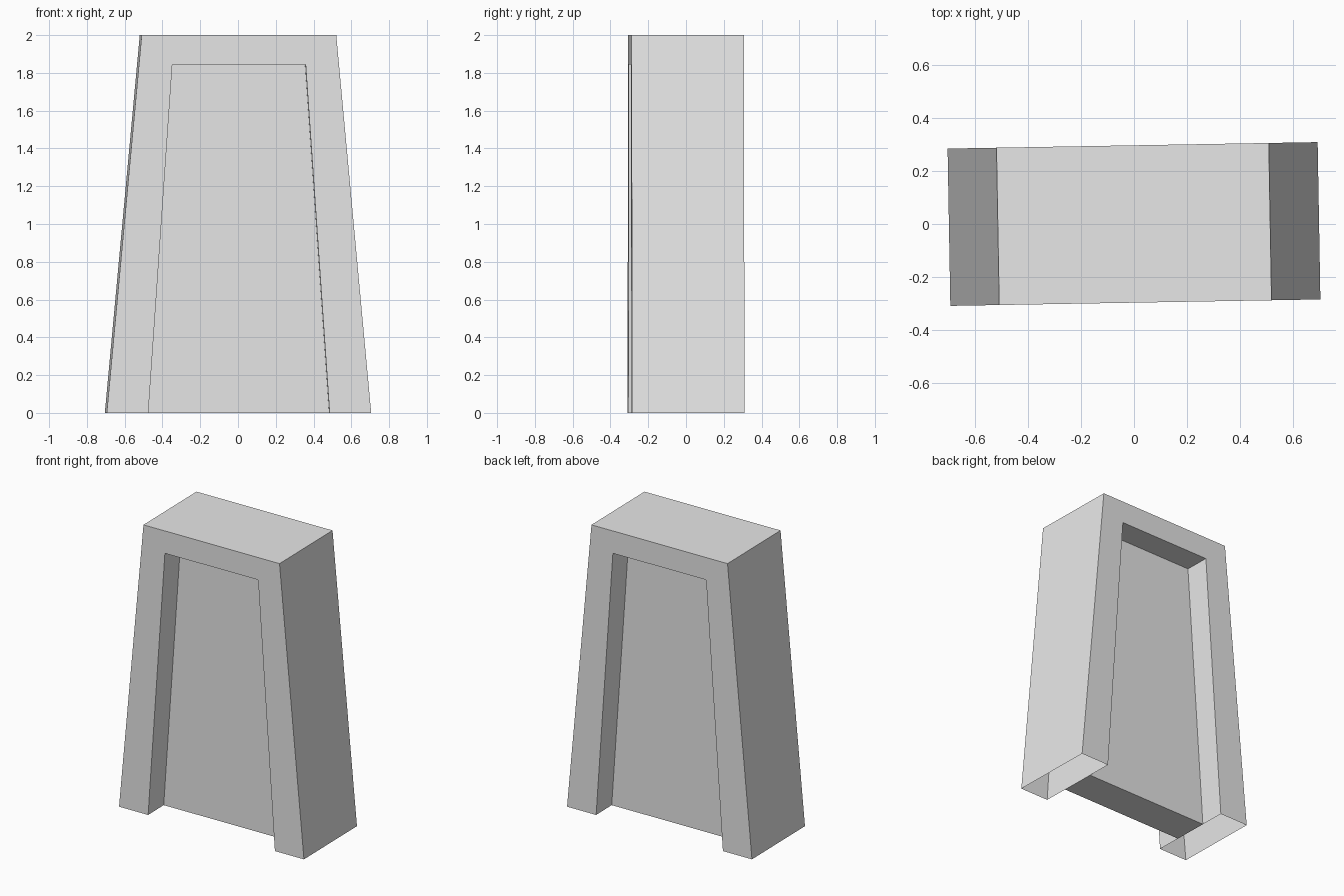
import bpy
import bmesh
import math
from mathutils import Matrix

cube = bpy.data.objects.get("Cube")
if cube:
    bpy.data.objects.remove(cube, do_unlink=True)

grey = bpy.data.materials.new("light_grey")
grey.use_nodes = True
colour = (0.8, 0.8, 0.8, 1)
grey.diffuse_color = colour
grey.node_tree.nodes["Principled BSDF"].inputs["Base Color"].default_value = colour

TURN = Matrix.Rotation(math.radians(1), 4, "Z")
OUTER = [(0.70, 0), (0.515, 2.0)]      # half width and height of the outside slope
INNER = [(0.48, 0), (0.353, 1.845)]    # half width and height of the opening


def mirrored(side):
    """Trapezoid outline from its right-hand slope."""
    return side + [(-x, z) for x, z in reversed(side)]


def slab(name, outline, half_depth, open_edges):
    """Extrude an x-z outline along y, leaving some edges without a wall."""
    bm = bmesh.new()
    front = [bm.verts.new((x, -half_depth, z)) for x, z in outline]
    back = [bm.verts.new((x, half_depth, z)) for x, z in outline]
    bm.faces.new(front)
    bm.faces.new(back[::-1])
    count = len(outline)
    for i in range(count):
        if i not in open_edges:
            j = (i + 1) % count
            bm.faces.new((front[j], front[i], back[i], back[j]))
    bmesh.ops.recalc_face_normals(bm, faces=bm.faces)
    bm.transform(TURN)
    mesh = bpy.data.meshes.new(name)
    bm.to_mesh(mesh)
    bm.free()
    mesh.materials.append(grey)
    obj = bpy.data.objects.new(name, mesh)
    bpy.context.collection.objects.link(obj)
    return obj


# Tapered arch frame, hollow with open leg bottoms
slab("arch_frame", mirrored(OUTER) + mirrored(INNER)[::-1], 0.2975, {3, 7})

# Panel set back on both sides; its sides and top meet the frame
slab("recessed_panel", mirrored(INNER), 0.122, {0, 1, 2})
